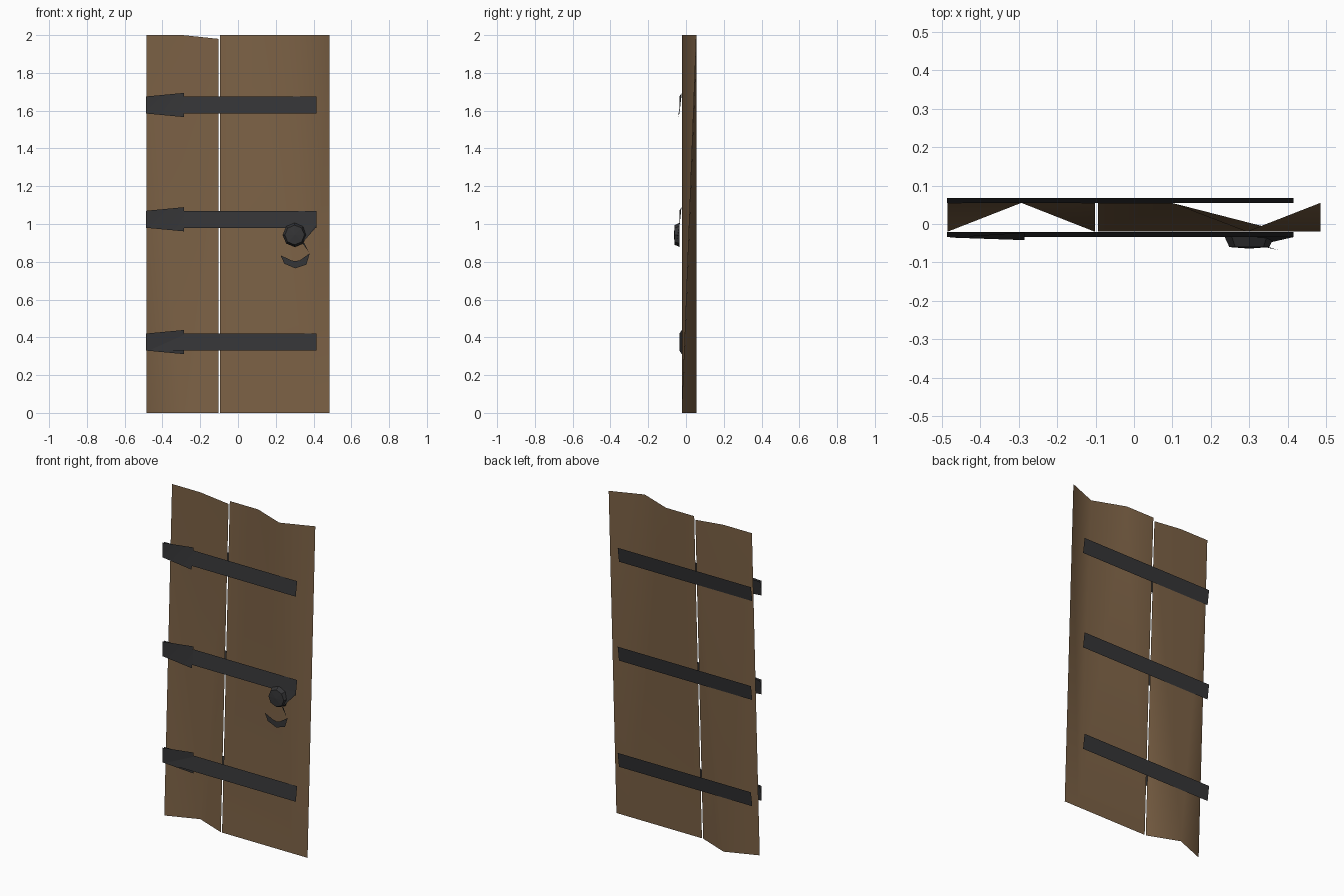
import bpy, math

if "Cube" in bpy.data.objects:
    bpy.data.objects.remove(bpy.data.objects["Cube"])

def material(name, rgb):
    m = bpy.data.materials.new(name)
    m.diffuse_color = (*rgb, 1)
    m.use_nodes = True
    m.node_tree.nodes["Principled BSDF"].inputs["Base Color"].default_value = m.diffuse_color
    return m

WOOD = material("wood", (0.20, 0.12, 0.06))
IRON = material("iron", (0.035, 0.035, 0.037))

def sheet(name, verts, faces, mat, smooth=True):
    me = bpy.data.meshes.new(name)
    me.from_pydata(verts, [], faces)
    me.materials.append(mat)
    me.polygons.foreach_set("use_smooth", [smooth] * len(me.polygons))
    me.update()
    ob = bpy.data.objects.new(name, me)
    bpy.context.collection.objects.link(ob)
    return ob

F, B = -0.02, 0.055   # front and back of the boards

# Left boards: flat along the top, folded along the bottom
sheet("left_boards",
      [(-.485, B, 2), (-.293, B, 2), (-.102, B, 1.98),
       (-.485, F, 0), (-.293, B, 0), (-.102, F, 0)],
      [(3, 4, 0), (4, 1, 0), (4, 5, 2), (4, 2, 1)], WOOD)

# Right boards: folded along the top, flat along the bottom
sheet("right_boards",
      [(-.094, B, 2), (.098, B, 2), (.293, F, 2), (.485, B, 2),
       (-.094, F, 0), (.39, F, 0), (.485, F, 0)],
      [(4, 1, 0), (4, 5, 1), (5, 2, 1), (5, 3, 2), (5, 6, 3)], WOOD)

# Iron straps on both sides, with a flared hinge plate at the front left
L, R = -.487, .415
hinge_depths = {.375: (-.022, -.022), 1.025: (-.024, -.038), 1.63: (-.022, -.042)}
for i, (z, (top_y, low_y)) in enumerate(hinge_depths.items()):
    lo, hi = z - .045, z + .045
    sheet(f"front_strap_{i}", [(L, -.034, lo), (R, -.034, lo), (R, -.021, hi), (L, -.021, hi)],
          [(0, 1, 2, 3)], IRON)
    sheet(f"back_strap_{i}", [(L, .055, lo), (R, .055, lo), (R, .068, hi), (L, .068, hi)],
          [(3, 2, 1, 0)], IRON)
    sheet(f"hinge_plate_{i}", [(L, -.035, lo), (-.285, low_y, z - .064),
                               (-.285, top_y, z + .064), (L, -.035, hi)],
          [(0, 1, 2), (0, 2, 3)], IRON)

# Handle boss: tapered eight-sided disc
N = 8
ring = lambda r, y: [(.3 + r * math.cos(math.tau * k / N), y, .942 + r * math.sin(math.tau * k / N))
                     for k in range(N)]
sheet("handle_boss", ring(.064, -.034) + ring(.052, -.06) + [(.3, -.064, .942)],
      [(k, (k + 1) % N, N + (k + 1) % N, N + k) for k in range(N)] +
      [(N + k, N + (k + 1) % N, 2 * N) for k in range(N)], IRON, False)

# Web joining the boss to the strap
sheet("boss_web", [(.345, -.05, .905), (R, -.034, .985), (R, -.034, 1.0), (.3, -.034, 1.0)],
      [(0, 1, 2), (0, 2, 3)], IRON, False)

# Remaining lower arc of the pull ring and its thin link
outer = [(.225, .835), (.245, .79), (.303, .765), (.362, .785), (.38, .845)]
inner = [(.225, .835), (.28, .808), (.303, .803), (.328, .808), (.38, .845)]
sheet("pull_ring", [(x, -.062, z) for x, z in outer + inner],
      [(k, k + 1, k + 6, k + 5) for k in range(1, 3)] + [(0, 1, 6), (3, 4, 8)], IRON, False)
sheet("ring_link", [(.34, -.06, .9), (.376, -.068, .85), (.35, -.06, .9)],
      [(0, 1, 2)], IRON, False)
